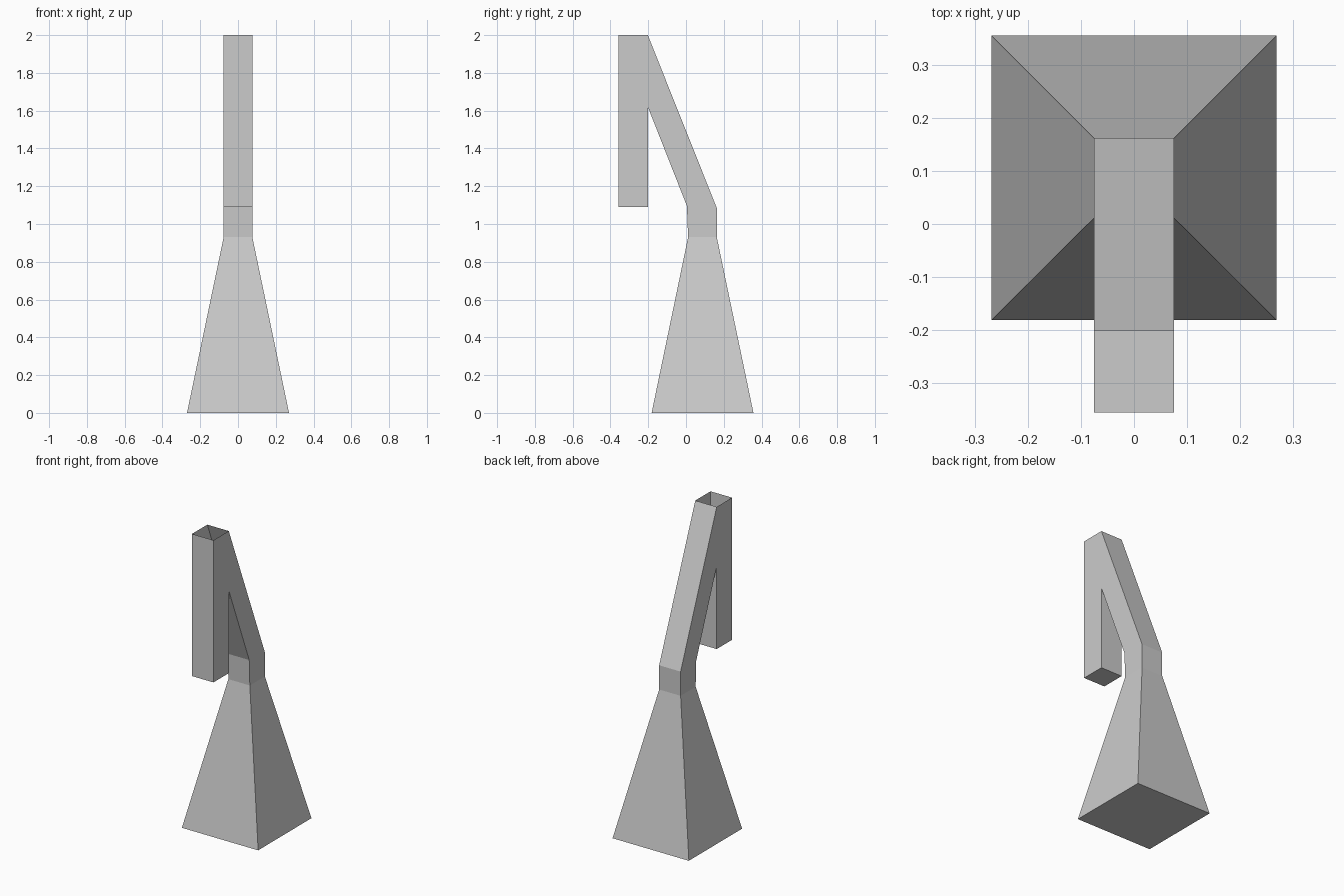
import bpy, bmesh

if "Cube" in bpy.data.objects:
    bpy.data.objects.remove(bpy.data.objects["Cube"])

W = 0.076  # half width of the neck, arm and tube
bm = bmesh.new()


def ring(near, far, half=W):
    """Four corners across x from two (y, z) profile points."""
    return [bm.verts.new((x, *p)) for x, p in
            ((-half, near), (half, near), (half, far), (-half, far))]


def bridge(a, b, sides=(0, 1, 2, 3)):
    """Join two rings with quads: 0 near, 1 right, 2 far, 3 left."""
    for i in sides:
        j = (i + 1) % 4
        bm.faces.new((a[i], a[j], b[j], b[i]))


# Flared base, neck and slanted arm
base = ring((-0.182, 0), (0.357, 0), 0.27)
neck_low = ring((0.011, 0.93), (0.163, 0.93))
neck_top = ring((0.005, 1.095), (0.163, 1.085))
arm_end = ring((-0.202, 1.62), (-0.202, 2.0))
bm.faces.new(base[::-1])
for a, b in ((base, neck_low), (neck_low, neck_top), (neck_top, arm_end)):
    bridge(a, b)

# Tube head: open at the top, open to the arm and to the tube below
head = ring((-0.357, 1.62), (-0.357, 2.0))
bridge(arm_end, head, (1, 3))
bm.faces.new(head)

# Hanging tube with closed lower end
tube_top = [head[0], head[1], arm_end[1], arm_end[0]]
tube_low = ring((-0.357, 1.09), (-0.202, 1.09))
bridge(tube_low, tube_top)
bm.faces.new(tube_low[::-1])

bmesh.ops.recalc_face_normals(bm, faces=bm.faces[:])
mesh = bpy.data.meshes.new("hooked_pedestal")
bm.to_mesh(mesh)
bm.free()
obj = bpy.data.objects.new("hooked_pedestal", mesh)
bpy.context.collection.objects.link(obj)
